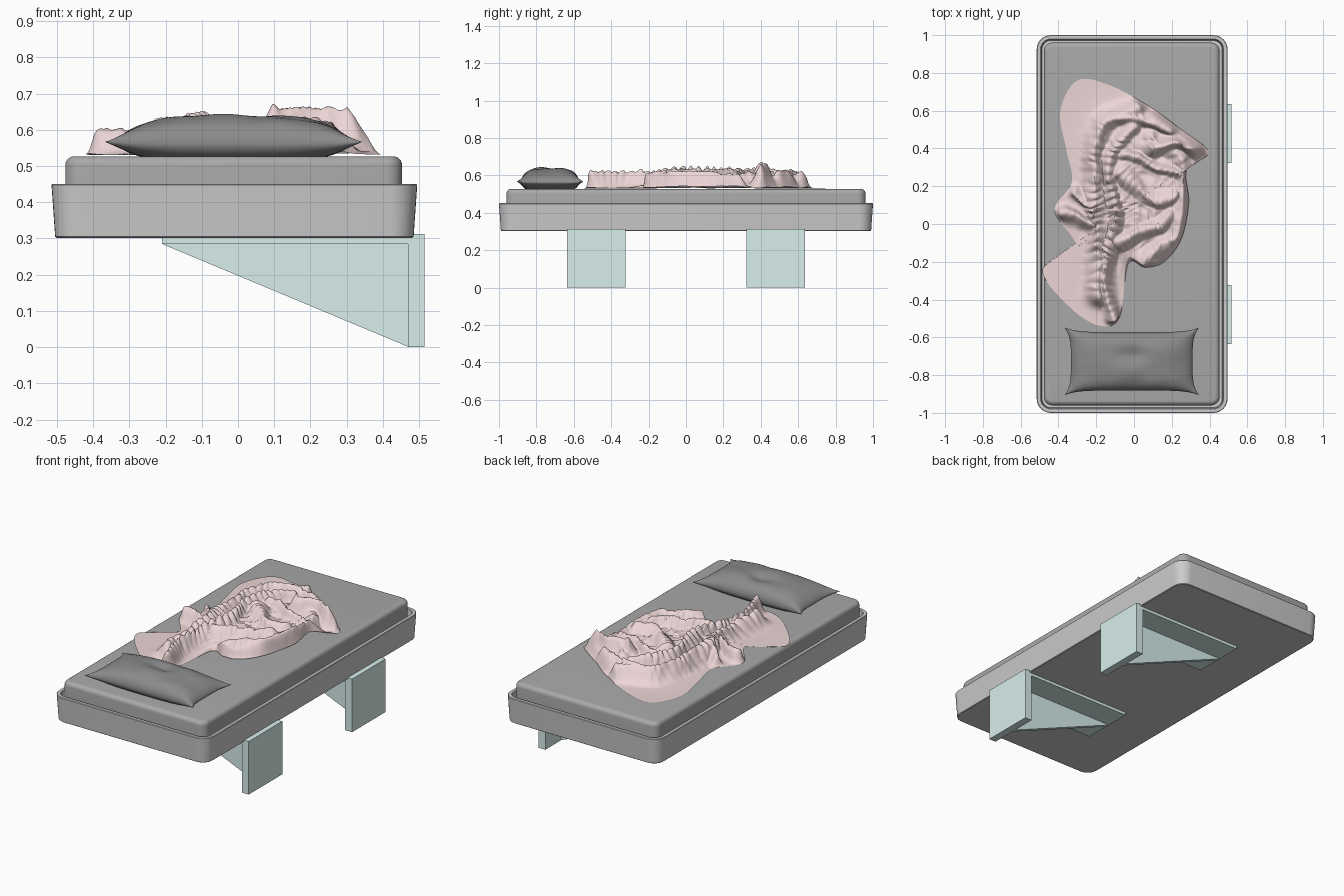
import bpy, bmesh, math
from mathutils import Vector, noise

if "Cube" in bpy.data.objects:
    bpy.data.objects.remove(bpy.data.objects["Cube"])

def material(name, c):
    m = bpy.data.materials.new(name)
    m.diffuse_color = (*c, 1)
    m.use_nodes = True
    m.node_tree.nodes["Principled BSDF"].inputs["Base Color"].default_value = m.diffuse_color
    return m

mint = material("mint", (0.68, 0.86, 0.83))
pink = material("pink", (0.84, 0.67, 0.67))
dark = material("dark_grey", (0.40, 0.40, 0.40))
charcoal = material("charcoal", (0.26, 0.26, 0.26))
grey = material("grey", (0.69, 0.69, 0.69))

def finish(name, bm, mat, angle=30):
    bmesh.ops.recalc_face_normals(bm, faces=bm.faces)
    me = bpy.data.meshes.new(name)
    bm.to_mesh(me)
    bm.free()
    ob = bpy.data.objects.new(name, me)
    bpy.context.collection.objects.link(ob)
    me.materials.append(mat)
    bpy.ops.object.select_all(action='DESELECT')
    ob.select_set(True)
    bpy.context.view_layer.objects.active = ob
    bpy.ops.object.shade_smooth_by_angle(angle=math.radians(angle))
    return ob

def rounded_loft(name, cx, hx, hy, r, sections, mat):
    """Stack rounded rectangles, each given as (inset, z)."""
    bm = bmesh.new()
    rings = []
    for inset, z in sections:
        rr = max(r - inset, 0.012)
        ring = []
        for k, (sx, sy) in enumerate([(1, 1), (-1, 1), (-1, -1), (1, -1)]):
            for i in range(9):
                a = math.pi / 2 * (k + i / 8)
                ring.append(bm.verts.new((cx + sx * (hx - inset - rr) + rr * math.cos(a),
                                          sy * (hy - inset - rr) + rr * math.sin(a), z)))
        rings.append(ring)
    for a, b in zip(rings, rings[1:]):
        for i in range(len(a)):
            j = (i + 1) % len(a)
            bm.faces.new((a[i], a[j], b[j], b[i]))
    bm.faces.new(rings[0])
    bm.faces.new(rings[-1])
    return finish(name, bm, mat)

# Bed tray with lip, and mattress with rolled edge
rounded_loft("bed_tray", -0.01, 0.505, 1.0, 0.075,
             [(0.014, 0.302), (0.010, 0.305), (0.002, 0.42), (0, 0.448), (0.003, 0.451),
              (0.020, 0.451), (0.024, 0.448), (0.028, 0.40)], grey)
roll = [(0.025 * (1 - math.cos(a)), 0.502 + 0.025 * math.sin(a))
        for a in [math.pi / 12 * i for i in range(7)]]
rounded_loft("mattress", -0.012, 0.465, 0.96, 0.045, [(0, 0.35)] + roll, dark)

# Wall brackets: upright plate, shelf plate and central gusset
def box(bm, lo, hi):
    vs = bmesh.ops.create_cube(bm, size=1)["verts"]
    for v in vs:
        v.co = [l + (c + 0.5) * (h - l) for l, h, c in zip(lo, hi, v.co)]

for label, y in (("front", -0.48), ("back", 0.48)):
    bm = bmesh.new()
    box(bm, (0.47, y - 0.156, 0), (0.515, y + 0.156, 0.312))
    box(bm, (-0.21, y - 0.156, 0.285), (0.47, y + 0.156, 0.304))
    tri = [(-0.21, 0.285), (0.47, 0.285), (0.47, 0.001)]
    a, b = [[bm.verts.new((px, y + s, pz)) for px, pz in tri] for s in (-0.012, 0.012)]
    bm.faces.new(a)
    bm.faces.new(b)
    for i in range(3):
        bm.faces.new((a[i], a[i - 1], b[i - 1], b[i]))
    finish(label + "_bracket", bm, mint)

# Pillow: two puffed sheets joined at a seam with pulled-out corners
bm = bmesh.new()
N, M = 80, 48
for side in (1, -1):
    grid = []
    for i in range(N + 1):
        u = math.sin((i / N - 0.5) * math.pi)
        row = []
        for j in range(M + 1):
            v = math.sin((j / M - 0.5) * math.pi)
            x = u * (0.322 + 0.034 * v ** 4)
            y = v * (0.155 + 0.024 * u ** 6)
            puff = max(1 - abs(u) ** 3.2, 0) ** 0.62 * max(1 - abs(v) ** 3.2, 0) ** 0.5
            z = 0.562
            if side > 0:
                wr = noise.noise(Vector((x * 9, y * 9, 2))) * 0.008
                dent = 0.018 * math.exp(-(x / 0.09) ** 2 - ((y - 0.03) / 0.04) ** 2)
                z += puff * (0.079 + wr - dent)
            else:
                z -= 0.036 * min(1, puff * 1.5)
            z += 0.005 * u ** 6 * v ** 6
            row.append(bm.verts.new((x - 0.012, y - 0.727, z)))
        grid.append(row)
    for i in range(N):
        for j in range(M):
            bm.faces.new((grid[i][j], grid[i + 1][j], grid[i + 1][j + 1], grid[i][j + 1]))
bmesh.ops.remove_doubles(bm, verts=bm.verts, dist=1e-5)
finish("pillow", bm, charcoal, 60)

# Blanket outline and fold ridges (width, height, path)
outline = [(-.30, .76), (-.13, .735), (.085, .62), (.25, .50), (.395, .38), (.28, .29), (.29, .11),
           (.25, -.08), (.16, -.20), (.06, -.23), (-.03, -.21), (-.075, -.49), (-.175, -.54),
           (-.33, -.45), (-.485, -.245), (-.31, -.12), (-.42, .07), (-.33, .22), (-.36, .40),
           (-.39, .60)]
folds = [(.045, .075, [(.02, .62), (-.16, .53), (-.21, .25), (-.18, -.05), (-.20, -.38)]),
         (.035, .085, [(-.02, .52), (-.12, .33), (-.10, 0), (-.15, -.28), (-.12, -.48)]),
         (.05, .065, [(.08, .46), (.24, .33), (.255, .1), (.22, -.06), (.06, -.18)]),
         (.045, .11, [(.08, .40), (.20, .44), (.31, .395)]),
         (.05, .07, [(-.06, .28), (.05, .15), (.20, .13)]),
         (.03, .06, [(-.37, .05), (-.26, 0), (-.2, -.02)]),
         (.03, .05, [(-.31, .18), (-.24, .12), (-.2, .12)]),
         (.04, .075, [(-.08, -.1), (.06, -.03), (.20, .03)]),
         (.035, .07, [(-.05, .36), (.06, .32), (.22, .26)]),
         (.035, .08, [(-.08, .57), (.06, .56), (.19, .51)])]

def smooth_path(pts, n, closed=False):
    """Catmull-Rom points through pts."""
    p = [Vector(q) for q in pts]
    p = [p[-1]] + p + p[:2] if closed else [p[0]] + p + [p[-1]]
    out = []
    for a, b, c, d in zip(p, p[1:], p[2:], p[3:]):
        for k in range(n):
            t = k / n
            out.append(0.5 * (2 * b + (c - a) * t + (2 * a - 5 * b + 4 * c - d) * t * t
                              + (3 * b - a - 3 * c + d) * t ** 3))
    return out if closed else out + [p[-1]]

ridges = [(w, h, smooth_path(p, 7)) for w, h, p in folds]

def height(x, y):
    warp = noise.noise_vector(Vector((x * 6, y * 6, 1)))
    q = Vector((x + 0.022 * warp.x, y + 0.022 * warp.y))
    core = math.exp(-(((x - 0.03) / 0.27) ** 4 + ((y - 0.17) / 0.38) ** 4))
    h = 0.045 * core
    for w, top, path in ridges:
        d = min((q - p).length_squared for p in path) ** 0.5
        if d < w * 2.5:
            h = max(h, top * math.exp(-(d / w) ** 2) + 0.022 * core)
    # fine creases where the cloth is bunched up
    n = noise.noise(Vector((q.x * 13 + warp.z * 2, q.y * 7, 5)))
    m = noise.noise(Vector((q.x * 20, q.y * 24 + warp.x * 3, 9)))
    return h + (0.022 * (0.5 - abs(n)) + 0.012 * (0.5 - abs(m))) * min(1, h / 0.04)

bm = bmesh.new()
edge = smooth_path(outline, 14, True)
centre, RINGS = Vector((-0.1, 0.05)), 85
rings = []
for r in range(1, RINGS + 1):
    t = r / RINGS
    ring = []
    for e in edge:
        p = centre + (e - centre) * t
        h = height(p.x, p.y)
        lean = noise.noise_vector(Vector((p.x * 7, p.y * 7, 3))) * h * 0.45
        fall = min(1, (1 - t) * (e - centre).length / 0.03)
        z = 0.531 + min(h, 0.15) * (0.15 + 0.85 * math.sin(fall * math.pi / 2))
        ring.append(bm.verts.new((p.x + lean.x * fall, p.y + lean.y * fall, z)))
    rings.append(ring)
bm.faces.new(rings[0])
for a, b in zip(rings, rings[1:]):
    for i in range(len(a)):
        j = (i + 1) % len(a)
        bm.faces.new((a[i], b[i], b[j], a[j]))
blanket = finish("blanket", bm, pink, 180)
